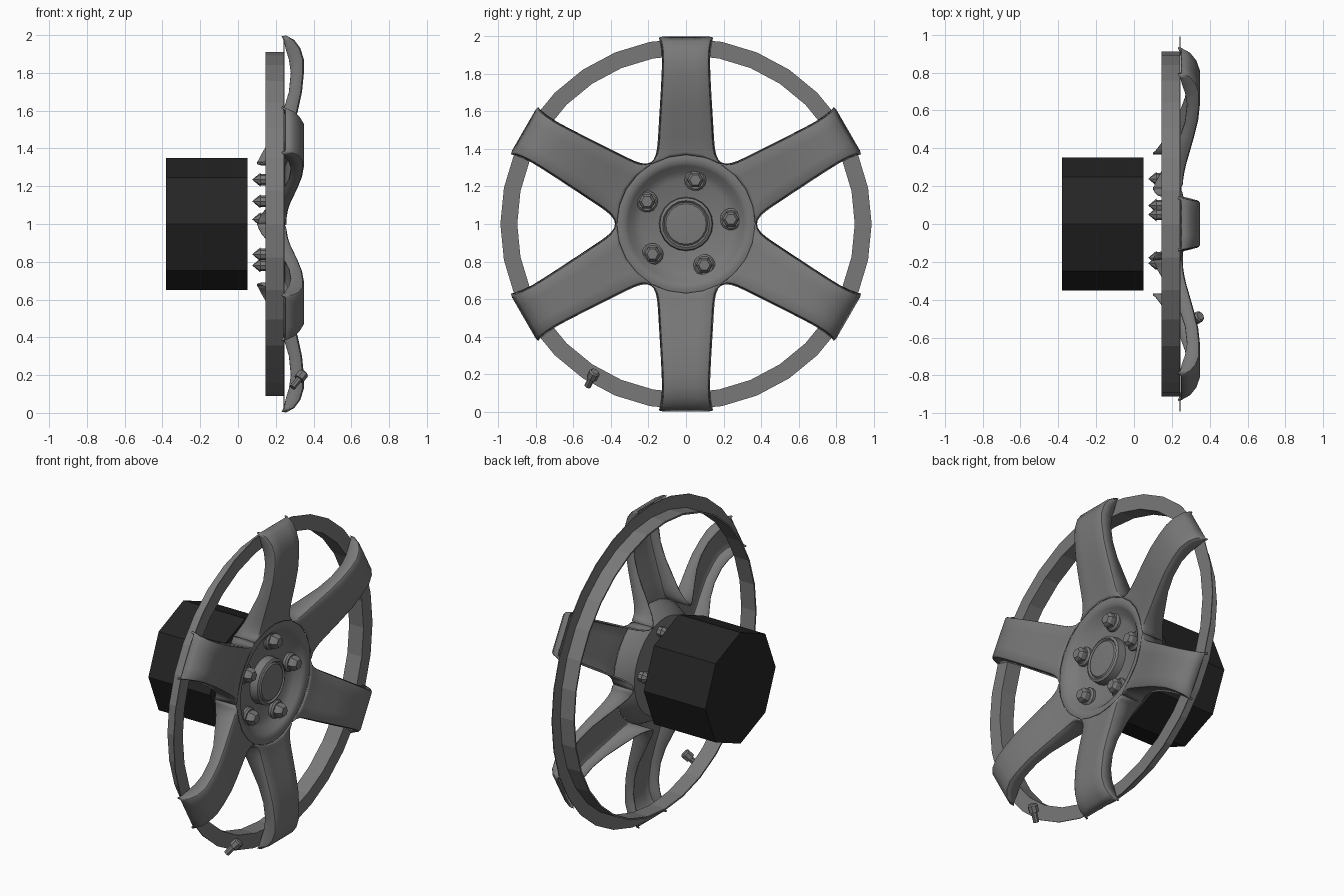
import bpy, bmesh, math
from mathutils import Vector

if "Cube" in bpy.data.objects:
    bpy.data.objects.remove(bpy.data.objects["Cube"], do_unlink=True)


def material(name, value):
    m = bpy.data.materials.new(name)
    m.use_nodes = True
    colour = (value, value, value, 1)
    m.diffuse_color = colour
    bsdf = m.node_tree.nodes["Principled BSDF"]
    bsdf.inputs["Base Color"].default_value = colour
    bsdf.inputs["Roughness"].default_value = 0.6
    return m


GREY = material("alloy_grey", 0.19)
BLACK = material("drum_black", 0.018)
CENTRE = Vector((0, 0, 1))


def make_object(name, bm, mat, location, smooth=None):
    bmesh.ops.remove_doubles(bm, verts=bm.verts, dist=1e-5)
    bmesh.ops.recalc_face_normals(bm, faces=bm.faces)
    mesh = bpy.data.meshes.new(name)
    bm.to_mesh(mesh)
    bm.free()
    mesh.materials.append(mat)
    ob = bpy.data.objects.new(name, mesh)
    bpy.context.scene.collection.objects.link(ob)
    ob.location = location
    if smooth:
        bpy.ops.object.select_all(action="DESELECT")
        ob.select_set(True)
        bpy.context.view_layer.objects.active = ob
        bpy.ops.object.shade_smooth_by_angle(angle=math.radians(smooth))
    return ob


def lathe(name, profile, sides, mat, location=CENTRE, smooth=None, closed=False):
    """Turn a (radius, x) profile around the x axis."""
    bm = bmesh.new()
    rings = []
    for k in range(sides):
        a = math.tau * k / sides
        rings.append([bm.verts.new((x, r * math.cos(a), r * math.sin(a))) for r, x in profile])
    count = len(profile)
    for k in range(sides):
        here, there = rings[k], rings[(k + 1) % sides]
        for i in range(count if closed else count - 1):
            j = (i + 1) % count
            quad = [here[i], here[j], there[j], there[i]]
            if profile[i][0] == 0:
                quad.remove(there[i])
            elif profile[j][0] == 0:
                quad.remove(there[j])
            bm.faces.new(quad)
    return make_object(name, bm, mat, location, smooth)


# Brake drum
lathe("brake_drum", [(0, -.38), (.35, -.38), (.35, .05), (0, .05)], 8, BLACK)

# Outer rim: short band with a thin flange
lathe("rim", [(.9, .145), (.91, .145), (.91, .24), (.99, .24), (.99, .245), (.9, .245)],
      32, GREY, closed=True)

# Dished hub and centre cap
lathe("hub", [(0, .15), (.3, .15), (.345, .2), (.37, .245), (.35, .25), (.325, .246),
              (.31, .235), (.28, .205), (.24, .185), (0, .18)], 48, GREY, smooth=35)
lathe("centre_cap", [(0, .17), (.145, .17), (.14, .232), (.125, .24), (.116, .23),
                     (.108, .238), (0, .245)], 20, GREY, smooth=30)

# Spoke rows: centre distance, edge half width, edge distance, front depth, back depth
ROWS = [
    (.37, .185, .32, .25, .10),
    (.385, .163, .34, .254, .11),
    (.405, .15, .37, .258, .125),
    (.43, .143, .405, .264, .145),
    (.47, .139, .45, .274, .168),
    (.6, .13, .6, .312, .24),
    (.7, .124, .7, .334, .27),
    (.8, .119, .8, .344, .28),
    (.87, .117, .87, .344, .27),
    (.93, .12, .93, .325, .252),
    (.97, .127, .97, .295, .245),
    (.995, .135, .995, .25, .238),
]


def spoke(index):
    """Hollow spoke: a curved face with a soft edge and side walls."""
    bm = bmesh.new()
    turn = math.radians(60 * index)
    ca, sa = math.cos(turn), math.sin(turn)
    for side in (-1, 1):
        grid = []
        for c, u, v, front, back in ROWS:
            points = [(u * t, c + (v - c) * t * t, front - drop)
                      for t, drop in ((0, 0), (.5, 0), (.92, 0), (.98, .005), (1, .016))]
            points.append((u + .006, v, min(back, front - .018)))
            line = []
            for p, q, x in points:
                p *= side
                line.append(bm.verts.new((x, p * ca - q * sa, p * sa + q * ca)))
            grid.append(line)
        for a, b in zip(grid, grid[1:]):
            for j in range(len(a) - 1):
                quad = [a[j], a[j + 1], b[j + 1], b[j]]
                bm.faces.new(quad if side > 0 else quad[::-1])
    ob = make_object(f"spoke_{index + 1}", bm, GREY, CENTRE, smooth=40)
    shell = ob.modifiers.new("thickness", "SOLIDIFY")
    shell.thickness = .01
    shell.offset = 0


for i in range(6):
    spoke(i)

# Five wheel bolts with washers and pointed rear ends
for i in range(5):
    a = math.radians(78 + 72 * i)
    place = CENTRE + Vector((0, .24 * math.cos(a), .24 * math.sin(a)))
    lathe(f"bolt_{i + 1}_washer", [(0, .16), (.058, .16), (.058, .2), (.048, .21), (0, .21)],
          14, GREY, place, smooth=30)
    lathe(f"bolt_{i + 1}_head", [(0, .2), (.044, .2), (.044, .24), (.03, .258), (0, .258)],
          6, GREY, place)
    lathe(f"bolt_{i + 1}_stud", [(0, .075), (.038, .12), (.03, .12), (.03, .17), (0, .17)],
          8, GREY, place)

# Tyre valve: stem and cap
base = Vector((.288, -.525, .135))
aim = Vector((.06, .038, .075)).to_track_quat("X", "Z")
for name, profile in (
    ("valve_stem", [(0, 0), (.018, 0), (.018, .065), (0, .065)]),
    ("valve_cap", [(0, .06), (.03, .06), (.03, .1), (.022, .108), (0, .108)]),
):
    part = lathe(name, profile, 8, GREY, base)
    part.rotation_mode = "QUATERNION"
    part.rotation_quaternion = aim
